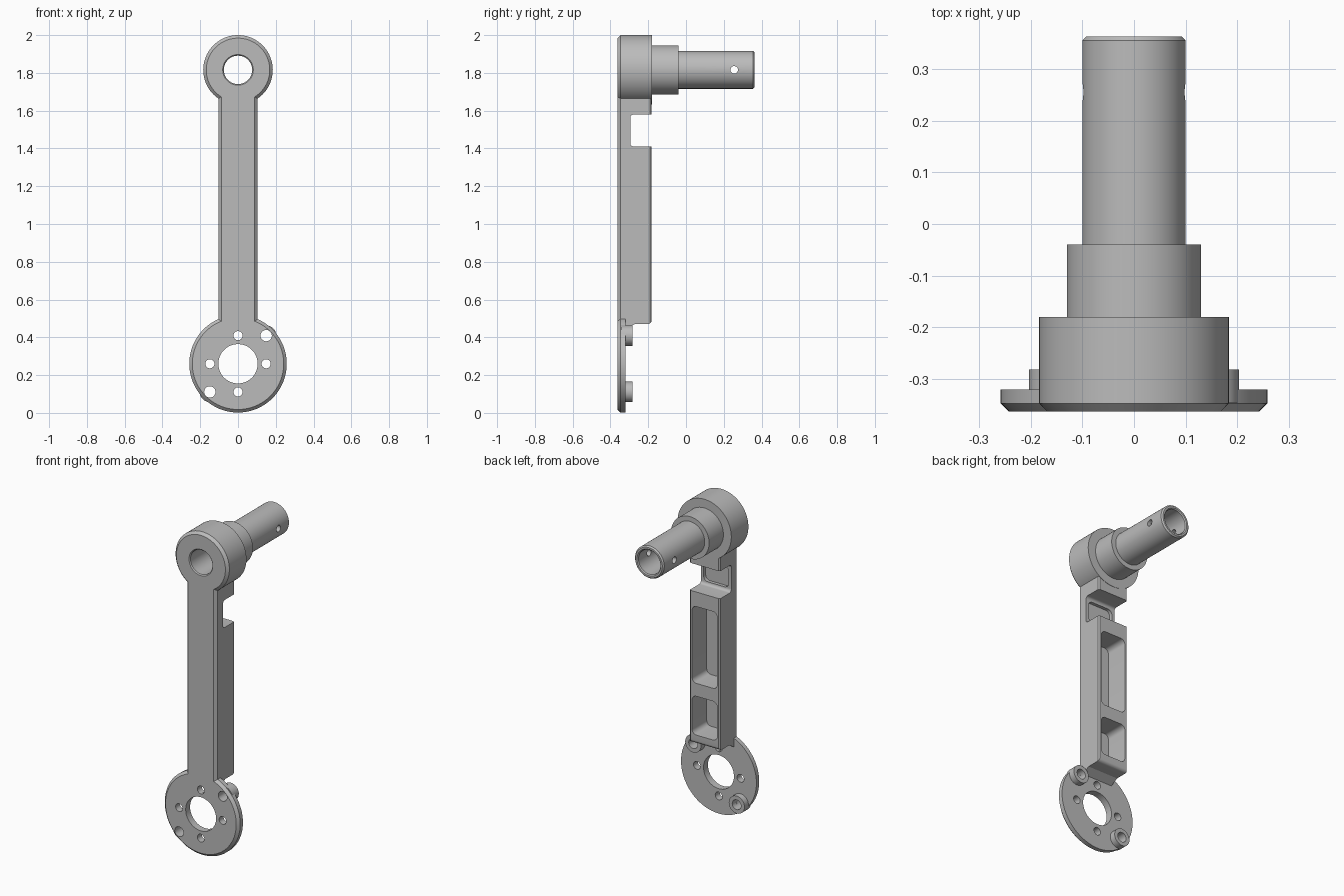
import bpy, bmesh, math
from mathutils import Vector

cube = bpy.data.objects.get("Cube")
if cube:
    bpy.data.objects.remove(cube, do_unlink=True)

metal = bpy.data.materials.new("grey_metal")
metal.use_nodes = True
metal.diffuse_color = (0.5, 0.5, 0.5, 1)
metal.node_tree.nodes["Principled BSDF"].inputs["Base Color"].default_value = (0.5, 0.5, 0.5, 1)

FRONT, HUB_Z, DISC_Z = -0.363, 1.816, 0.26
DISC_BACK, BAR_BACK, CHAMFER = -0.32, -0.182, 0.016


def finish(name, bm):
    bmesh.ops.recalc_face_normals(bm, faces=bm.faces)
    mesh = bpy.data.meshes.new(name)
    bm.to_mesh(mesh)
    bm.free()
    obj = bpy.data.objects.new(name, mesh)
    bpy.context.collection.objects.link(obj)
    mesh.materials.append(metal)
    return obj


def prism(name, points, axis, low, high):
    """Extrude a 2D outline along one axis."""
    place = {"x": lambda a, b, t: (t, a, b),
             "y": lambda a, b, t: (a, t, b),
             "z": lambda a, b, t: (a, b, t)}[axis]
    bm = bmesh.new()
    face = bm.faces.new([bm.verts.new(place(a, b, low)) for a, b in points])
    new = bmesh.ops.extrude_face_region(bm, geom=[face])["geom"]
    move = Vector(place(0, 0, high - low))
    bmesh.ops.translate(bm, vec=move, verts=[v for v in new if isinstance(v, bmesh.types.BMVert)])
    return finish(name, bm)


def lathe(name, profile, x, z, steps=96):
    """Turn a closed (radius, y) profile around an axis parallel to y."""
    bm = bmesh.new()
    rings = []
    for i in range(steps):
        a = math.tau * i / steps
        rings.append([bm.verts.new((x + r * math.cos(a), y, z + r * math.sin(a))) for r, y in profile])
    n = len(profile)
    for i in range(steps):
        p, q = rings[i], rings[(i + 1) % steps]
        for j in range(n):
            k = (j + 1) % n
            bm.faces.new((p[j], p[k], q[k], q[j]))
    return finish(name, bm)


def circle(a, b, r, steps=32):
    return [(a + r * math.cos(math.tau * i / steps), b + r * math.sin(math.tau * i / steps))
            for i in range(steps)]


def rounded(a0, a1, b0, b1, r, steps=6):
    """Rounded rectangle outline."""
    pts = []
    corners = [(a1 - r, b1 - r), (a0 + r, b1 - r), (a0 + r, b0 + r), (a1 - r, b0 + r)]
    for q, (a, b) in enumerate(corners):
        for i in range(steps + 1):
            t = math.pi / 2 * (q + i / steps)
            pts.append((a + r * math.cos(t), b + r * math.sin(t)))
    return pts


def cut(obj, cutters):
    for c in cutters:
        c.hide_render = True
        c.hide_set(True)
        mod = obj.modifiers.new("cut", "BOOLEAN")
        mod.operation, mod.solver, mod.object = "DIFFERENCE", "EXACT", c
    bpy.context.view_layer.update()
    done = bpy.data.meshes.new_from_object(obj.evaluated_get(bpy.context.evaluated_depsgraph_get()))
    obj.modifiers.clear()
    obj.data = done
    for c in cutters:
        bpy.data.objects.remove(c, do_unlink=True)


# Hollow hub, collar and shaft turned as one piece
shaft = lathe("hub_and_shaft", [
    (0.081, FRONT), (0.184 - CHAMFER, FRONT), (0.184, FRONT + CHAMFER), (0.184, -0.18),
    (0.13, -0.18), (0.13, -0.04), (0.1, -0.04), (0.1, 0.355), (0.092, 0.363),
    (0.081, 0.363), (0.075, 0.357), (0.075, FRONT + 0.006)], 0, HUB_Z)
cut(shaft, [prism("pin_hole", circle(0.255, HUB_Z, 0.02), "x", -0.2, 0.2)])

# Mounting disc with four bolt holes
disc = lathe("mounting_disc", [
    (0.104, FRONT), (0.258 - CHAMFER, FRONT), (0.258, FRONT + CHAMFER),
    (0.258, DISC_BACK), (0.104, DISC_BACK)], 0, DISC_Z)
P = 0.149
bolts = [(P, 0), (-P, 0), (0, P), (0, -P)]
holes = [prism("bolt_hole", circle(x, DISC_Z + z, 0.024), "y", -0.5, -0.2) for x, z in bolts]
holes += [prism("dowel_hole", circle(s * P, DISC_Z + s * P, 0.03), "y", -0.5, -0.2) for s in (1, -1)]
cut(disc, holes)

# Dowel bosses on the back of the disc
bosses = []
for side, s in (("upper", 1), ("lower", -1)):
    bosses.append(lathe(side + "_boss", [
        (0.03, -0.345), (0.054, -0.345), (0.054, -0.282), (0.03, -0.282)],
        s * P, DISC_Z + s * P, 48))

# Arm bar: chamfered section, then notch, foot and pockets cut away
W, E = 0.104, 0.008
section = [(-W + CHAMFER, FRONT), (W - CHAMFER, FRONT), (W, FRONT + CHAMFER), (W, BAR_BACK - E),
           (W - E, BAR_BACK), (-W + E, BAR_BACK), (-W, BAR_BACK - E), (-W, FRONT + CHAMFER)]
bar = prism("arm_bar", section, "z", 0.44, 1.72)
R = 0.02
foot = [(DISC_BACK, 0.4), (DISC_BACK, 0.442), (-0.272, 0.47), (BAR_BACK - R, 0.47)]
foot += [(BAR_BACK - R + R * math.sin(t), 0.47 + R - R * math.cos(t))
         for t in [math.pi / 2 * i / 6 for i in range(1, 7)]]
foot += [(-0.1, 0.47 + R), (-0.1, 0.4)]
cut(bar, [
    prism("foot_cutter", foot, "x", -0.3, 0.3),
    prism("notch_cutter", rounded(-0.295, -0.1, 1.41, 1.58, 0.018), "x", -0.3, 0.3),
    prism("notch_recess", rounded(-0.086, 0.086, 1.43, 1.56, 0.03), "y", -0.315, -0.27),
    prism("long_pocket", rounded(-0.086, 0.086, 0.845, 1.32, 0.03), "y", -0.325, -0.1),
    prism("short_pocket", rounded(-0.086, 0.086, 0.525, 0.765, 0.03), "y", -0.325, -0.1)])

# Smooth round walls, keep edges crisp
for obj in [shaft, disc, bar] + bosses:
    bpy.ops.object.select_all(action="DESELECT")
    obj.select_set(True)
    bpy.context.view_layer.objects.active = obj
    bpy.ops.object.shade_smooth_by_angle(angle=math.radians(30))
